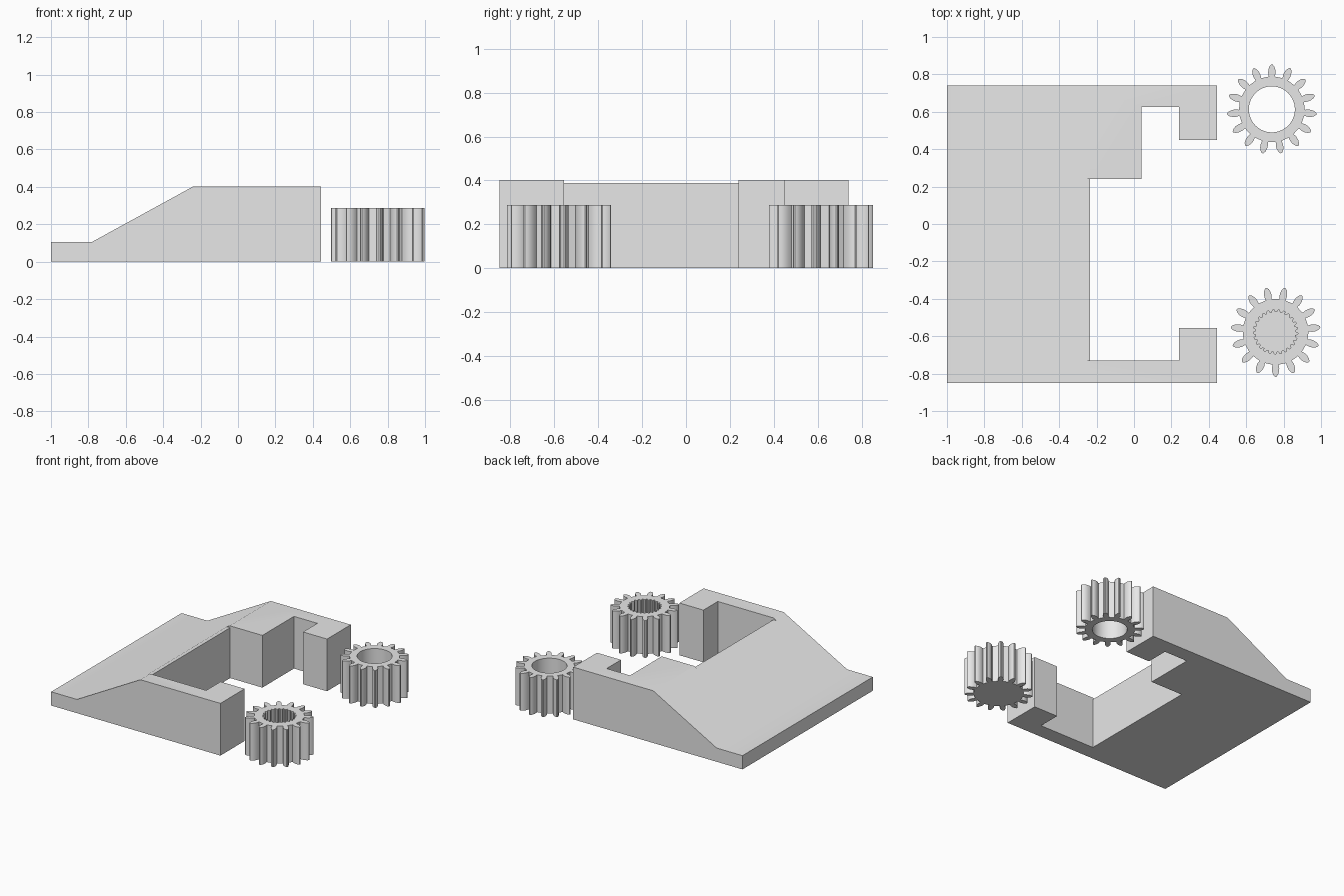
import bpy
import bmesh
from math import cos, sin, pi, radians
from mathutils import Vector

default_cube = bpy.data.objects.get("Cube")
if default_cube:
    bpy.data.objects.remove(default_cube, do_unlink=True)

GREY = (0.8, 0.8, 0.8, 1.0)
grey = bpy.data.materials.new("plain grey")
grey.use_nodes = True
grey.diffuse_color = GREY
grey.node_tree.nodes["Principled BSDF"].inputs["Base Color"].default_value = GREY


def prism(name, points, depth):
    """Extrude a closed outline of 3D points along a vector."""
    bm = bmesh.new()
    face = bm.faces.new([bm.verts.new(p) for p in points])
    out = bmesh.ops.extrude_face_region(bm, geom=[face], use_keep_orig=True)
    moved = [g for g in out["geom"] if isinstance(g, bmesh.types.BMVert)]
    bmesh.ops.translate(bm, verts=moved, vec=Vector(depth))
    bmesh.ops.recalc_face_normals(bm, faces=bm.faces)
    mesh = bpy.data.meshes.new(name)
    bm.to_mesh(mesh)
    bm.free()
    mesh.materials.append(grey)
    obj = bpy.data.objects.new(name, mesh)
    bpy.context.collection.objects.link(obj)
    return obj


def plan(name, outline, low, high):
    return prism(name, [(x, y, low) for x, y in outline], (0, 0, high - low))


def activate(obj):
    bpy.ops.object.select_all(action="DESELECT")
    obj.select_set(True)
    bpy.context.view_layer.objects.active = obj


def cut(obj, cutter):
    """Subtract the cutter and discard it."""
    cutter.hide_render = True
    mod = obj.modifiers.new("cut", "BOOLEAN")
    mod.operation = "DIFFERENCE"
    mod.solver = "EXACT"
    mod.object = cutter
    activate(obj)
    bpy.ops.object.modifier_apply(modifier=mod.name)
    bpy.data.objects.remove(cutter, do_unlink=True)


def smooth(obj):
    activate(obj)
    bpy.ops.object.shade_smooth_by_angle(angle=radians(30))


def polar(centre, radius, angle):
    return centre[0] + radius * cos(angle), centre[1] + radius * sin(angle)


# Ramped body: side profile extruded across the width
FRONT, BACK = -0.85, 0.74
profile = [(-1, 0), (0.445, 0), (0.445, 0.403), (-0.238, 0.403),
           (-0.78, 0.106), (-1, 0.106)]
body = prism("ramp_body", [(x, FRONT, z) for x, z in profile],
             (0, BACK - FRONT, 0))

# Pocket between the arms, with the hooked ends left standing
pocket = [(-0.235, -0.73), (0.24, -0.73), (0.24, -0.555), (0.6, -0.555),
          (0.6, 0.45), (0.24, 0.45), (0.24, 0.625), (0.04, 0.625),
          (0.04, 0.24), (-0.235, 0.24)]
cut(body, plan("pocket_cutter", pocket, -0.1, 0.6))

# Narrow flat ledge along the crest of the ramp
ledge = [(-0.35, -0.73), (-0.2, -0.73), (-0.2, 0.24), (-0.35, 0.24)]
cut(body, plan("ledge_cutter", ledge, 0.389, 0.6))
smooth(body)

# Gears
TEETH = 15
HEIGHT = 0.288
FLANK = [(0.176, 5.2), (0.195, 5.8), (0.213, 5.0), (0.23, 3.2), (0.24, 0.9)]


def gear(name, centre, start):
    """Rounded teeth around a hub, the first tooth pointing at start."""
    tooth = [(r, -a) for r, a in FLANK] + [(r, a) for r, a in reversed(FLANK)]
    outline = []
    for i in range(TEETH):
        middle = start + 2 * pi * i / TEETH
        outline += [polar(centre, r, middle + radians(a)) for r, a in tooth]
    return plan(name, outline, 0, HEIGHT)


# Back gear with a round through bore
centre = (0.737, 0.613)
back_gear = gear("back_gear", centre, pi / 2)
bore = [polar(centre, 0.123, 2 * pi * i / 64) for i in range(64)]
cut(back_gear, plan("bore_cutter", bore, -0.1, 0.5))
smooth(back_gear)

# Front gear with a blind, finely toothed socket
centre = (0.757, -0.577)
front_gear = gear("front_gear", centre, -pi / 2)
SPLINES = 25
socket = []
for i in range(SPLINES):
    for radius, part in ((0.106, 0), (0.106, 0.35), (0.119, 0.55), (0.119, 0.8)):
        socket.append(polar(centre, radius, 2 * pi * (i + part) / SPLINES))
cut(front_gear, plan("socket_cutter", socket, 0.05, 0.5))
smooth(front_gear)
